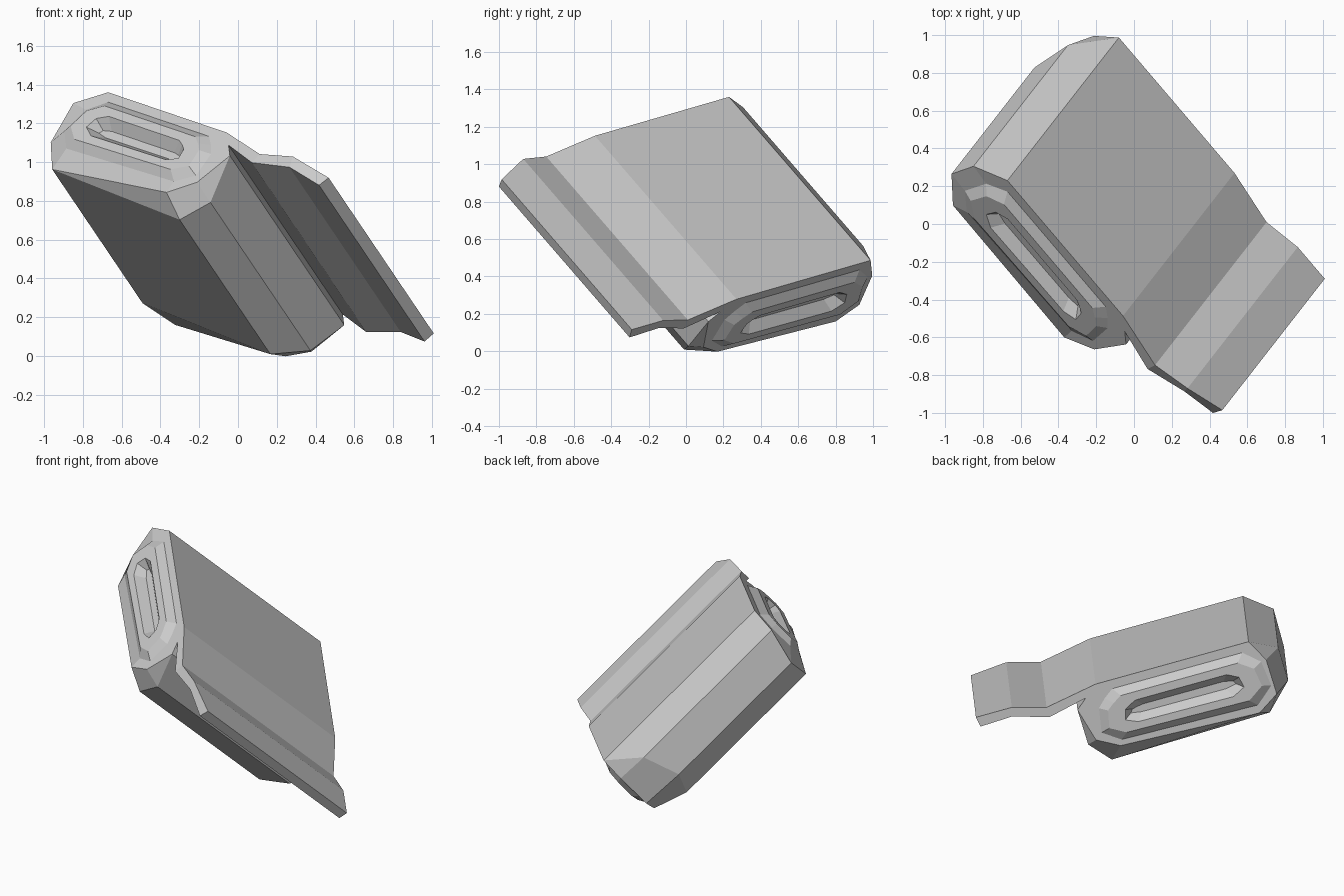
import bpy
import bmesh
from mathutils import Vector

cube = bpy.data.objects.get("Cube")
if cube:
    bpy.data.objects.remove(cube, do_unlink=True)

# One plain grey material
grey = bpy.data.materials.new("plain_grey")
grey.use_nodes = True
COLOUR = (0.6, 0.6, 0.6, 1.0)
grey.diffuse_color = COLOUR
grey.node_tree.nodes["Principled BSDF"].inputs["Base Color"].default_value = COLOUR

# Tilted frame: the roll runs along AXIS, its cross-section lies in ACROSS / UP
ORIGIN = Vector((-0.67, 0.23, 1.36))
AXIS = Vector((0.4545, 0.583, -0.673)).normalized()
ACROSS = Vector((0.6316, -0.7453, -0.212))
ACROSS = (ACROSS - AXIS * ACROSS.dot(AXIS)).normalized()
UP = ACROSS.cross(AXIS)
if UP.z < 0:
    UP = -UP
LENGTH = 1.298

# Cross-section: name -> (across, up, start along axis, end along axis)
profile = {
    "top_left": (0.0, 0.0, 0.0, LENGTH),
    "top_right": (0.965, 0.0, 0.0, LENGTH),
    "flap_dip": (1.29, -0.058, 0.0, LENGTH),
    "flap_rise": (1.493, 0.0, 0.015, LENGTH),
    "flap_tip": (1.719, 0.0, 0.105, LENGTH),
    "tip_under": (1.707, -0.063, 0.10, LENGTH),
    "rise_under": (1.505, -0.055, 0.035, LENGTH),
    "dip_under": (1.289, -0.121, 0.0, LENGTH),
    "notch": (1.045, -0.067, 0.0, LENGTH),
    "right_top": (1.113, -0.124, 0.0, LENGTH),
    "right_low": (1.11, -0.361, 0.11, 1.245),
    "base_right": (1.0, -0.511, 0.12, 1.15),
    "base_left": (0.0, -0.505, 0.06, 1.085),
    "left_low": (-0.158, -0.357, 0.06, 1.025),
    "left_top": (-0.158, -0.127, 0.0, 1.10),
}
# Outline of the roll's end, and the raised panel outline that follows it
roll = ["top_left", "top_right", "notch", "right_top", "right_low",
        "base_right", "base_left", "left_low", "left_top"]
panel = [(0.055, -0.055), (0.875, -0.055), (0.935, -0.10), (0.985, -0.15), (1.01, -0.30),
         (0.905, -0.375), (0.05, -0.395), (-0.06, -0.30), (-0.04, -0.14)]
CENTRE = (0.475, -0.225)
# Chamfered corners of each end face
bevel_start = {"right_low": (1.055, -0.335), "base_right": (0.919, -0.45)}
bevel_end = {"right_low": (1.055, -0.335), "base_right": (0.92, -0.41),
             "base_left": (0.054, -0.445), "left_low": (-0.078, -0.36),
             "left_top": (-0.073, -0.138)}

bm = bmesh.new()


def vert(u, v, t):
    return bm.verts.new(ORIGIN + ACROSS * u + UP * v + AXIS * t)


def face(verts):
    unique = list(dict.fromkeys(verts))
    if len(unique) > 2:
        bm.faces.new(unique)


def bridge(a, b):
    n = len(a)
    for i in range(n):
        j = (i + 1) % n
        face([a[i], a[j], b[j], b[i]])


def end_cap(rim, t, out, bevel):
    # flap end strip
    tops = ["top_right", "flap_dip", "flap_rise", "flap_tip"]
    unders = ["notch", "dip_under", "rise_under", "tip_under"]
    for i in range(3):
        face([rim[tops[i]], rim[tops[i + 1]], rim[unders[i + 1]], rim[unders[i]]])
    # chamfer, then flat border
    outer = [rim[k] for k in roll]
    inner = [vert(*bevel[k], t) if k in bevel else rim[k] for k in roll]
    bridge(outer, inner)
    # raised panel with a long sunken slot: (scale across, scale up, height)
    last = inner
    for su, sv, height in [(1, 1, 0), (0.90, 0.72, 0.035), (0.70, 0.42, 0.035), (0.62, 0.14, -0.02)]:
        ring = [vert(CENTRE[0] + (u - CENTRE[0]) * su, CENTRE[1] + (v - CENTRE[1]) * sv,
                     t + out * height) for u, v in panel]
        bridge(last, ring)
        last = ring
    face(last)


# Outer skin of the roll and flap
start = {k: vert(u, v, a) for k, (u, v, a, b) in profile.items()}
end = {k: vert(u, v, b) for k, (u, v, a, b) in profile.items()}
bridge(list(start.values()), list(end.values()))

# Both ends
end_cap(start, 0.0, -1, bevel_start)
end_cap(end, LENGTH, 1, bevel_end)

bmesh.ops.recalc_face_normals(bm, faces=bm.faces)
mesh = bpy.data.meshes.new("rolled_body_with_flap")
bm.to_mesh(mesh)
bm.free()
mesh.materials.append(grey)
body = bpy.data.objects.new("rolled_body_with_flap", mesh)
bpy.context.collection.objects.link(body)
